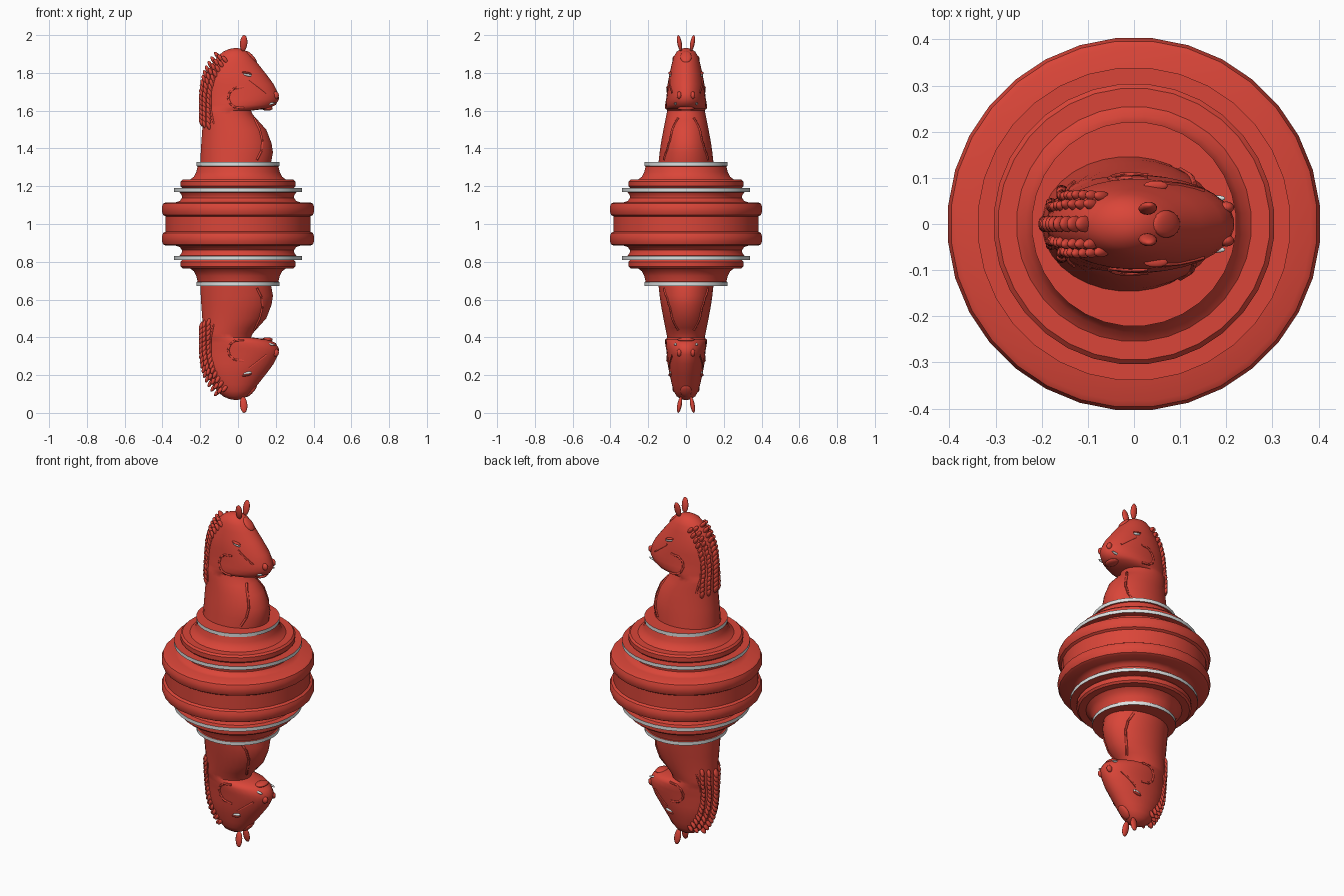
import bpy, bmesh, math
from mathutils import Matrix, Vector

cube = bpy.data.objects.get("Cube")
if cube:
    bpy.data.objects.remove(cube)

MID = 1.0    # height of the mirror plane between the two halves
SIDES = 32


def material(name, rgb):
    m = bpy.data.materials.new(name)
    m.use_nodes = True
    m.diffuse_color = (*rgb, 1)
    bsdf = next(n for n in m.node_tree.nodes if n.type == 'BSDF_PRINCIPLED')
    bsdf.inputs["Base Color"].default_value = (*rgb, 1)
    return m


RED = material("red", (0.7, 0.06, 0.04))
GREY = material("light grey", (0.72, 0.75, 0.75))


def finish(name, bm, mats, angle=35, both_sides=False):
    """Turn a bmesh into a smooth object, repeated upside down below the middle."""
    bmesh.ops.recalc_face_normals(bm, faces=bm.faces)
    bmesh.ops.translate(bm, verts=bm.verts, vec=(0, 0, -MID))
    mesh = bpy.data.meshes.new(name)
    bm.to_mesh(mesh)
    bm.free()
    for m in mats:
        mesh.materials.append(m)
    mesh.shade_smooth()
    mesh.set_sharp_from_angle(angle=math.radians(angle))
    obj = bpy.data.objects.new(name, mesh)
    obj.location.z = MID
    bpy.context.collection.objects.link(obj)
    mirror = obj.modifiers.new("Mirror", 'MIRROR')
    mirror.use_axis = (False, both_sides, True)
    mirror.use_mirror_merge = not both_sides
    return obj


def loft(sections, grey_strips=(), cap_bottom=False):
    """Skin elliptical sections (back x, front x, half width, z)."""
    bm = bmesh.new()
    rings = []
    for back, front, half, z in sections:
        ring = []
        for i in range(SIDES):
            a = math.tau * (i + 0.5) / SIDES
            x = (back + front) / 2 + (front - back) / 2 * math.cos(a)
            ring.append(bm.verts.new((x, half * math.sin(a), z)))
        rings.append(ring)
    for k, (low, high) in enumerate(zip(rings, rings[1:])):
        for i in range(SIDES):
            j = (i + 1) % SIDES
            f = bm.faces.new((low[i], low[j], high[j], high[i]))
            f.material_index = int(k in grey_strips)
    bm.faces.new(rings[-1])
    if cap_bottom:
        bm.faces.new(rings[0][::-1])
    return bm


def ball(bm, centre, radii, tilt=0, roll=0):
    """Ellipsoid leaning by tilt along x and by roll along y."""
    m = (Matrix.Translation(centre) @ Matrix.Rotation(roll, 4, 'X')
         @ Matrix.Rotation(tilt, 4, 'Y') @ Matrix.Diagonal((*radii, 1)))
    bmesh.ops.create_uvsphere(bm, u_segments=14, v_segments=9, radius=1, matrix=m)


# Turned base: half profile of radius and height
profile = [(.385, 1), (.385, 1.04), (.398, 1.048), (.405, 1.065), (.405, 1.09),
           (.398, 1.108), (.385, 1.115), (.33, 1.115), (.31, 1.122), (.298, 1.138),
           (.298, 1.15), (.31, 1.168), (.34, 1.17), (.34, 1.19), (.295, 1.19),
           (.305, 1.2), (.305, 1.225), (.295, 1.235), (.255, 1.235), (.235, 1.25),
           (.222, 1.275), (.215, 1.305), (.222, 1.307), (.222, 1.327)]
rims = [k for k, (a, b) in enumerate(zip(profile, profile[1:]))
        if a[0] == b[0] and a[0] in (.34, .222)]
base = loft([(-r, r, r, z) for r, z in profile], rims)
finish("turned_base", base, [RED, GREY])

# Horse head and neck: back x, front x, half width, z
bust = [(-.2, .175, .147, 1.32), (-.198, .186, .14, 1.38), (-.195, .178, .133, 1.43),
        (-.19, .15, .12, 1.5), (-.19, .105, .11, 1.55), (-.19, .078, .104, 1.58),
        (-.19, .07, .1, 1.6), (-.19, .165, .106, 1.612), (-.19, .2, .107, 1.63),
        (-.19, .218, .105, 1.66), (-.188, .215, .1, 1.69), (-.182, .19, .098, 1.74),
        (-.165, .145, .087, 1.8), (-.135, .105, .075, 1.85), (-.11, .078, .065, 1.885),
        (-.08, .05, .05, 1.912), (-.045, .02, .027, 1.927), (-.02, .0, .01, 1.931)]
finish("horse_bust", loft(bust, cap_bottom=True), [RED], 50)


def section(z):
    for a, b in zip(bust, bust[1:]):
        if a[3] <= z <= b[3]:
            t = (z - a[3]) / (b[3] - a[3])
            return [p + (q - p) * t for p, q in zip(a, b)]
    return bust[-1]


def side(x, z):
    """Point on the left flank of the bust."""
    back, front, half, z = section(z)
    u = (2 * x - back - front) / (front - back)
    return Vector((x, half * math.sqrt(max(0, 1 - u * u)), z))


# Mane: overlapping locks, one row down the spine and rows down each flank
spine = bmesh.new()
locks = bmesh.new()
for i in range(15):
    z = 1.54 + 0.025 * i
    back = section(z)[0]
    tilt = -0.35 - max(0, z - 1.78) * 3
    ball(spine, (back - .004, 0, z), (.011, .018, .027), tilt)
    for inset, drop in ((.012, .012), (.035, .02)):
        p = side(back + inset, z - drop)
        ball(locks, p, (.011, .012, .025), tilt, -.15)
finish("mane_spine", spine, [RED], 60)
finish("mane_locks", locks, [RED], 60, True)

# Ears, forelock, nostrils and lips
bm = bmesh.new()
ball(bm, (.03, .034, 1.957), (.02, .012, .044), .08, -.18)
finish("ears", bm, [RED], 60, True)
bm = bmesh.new()
ball(bm, (.07, 0, 1.885), (.012, .03, .042), -.75)
finish("forelock", bm, [RED], 60)
bm = bmesh.new()
ball(bm, (.2, .036, 1.682), (.017, .013, .02), -.3)
finish("nostrils", bm, [RED], 60, True)
bm = bmesh.new()
ball(bm, (.155, 0, 1.612), (.03, .045, .012))
finish("lower_lip", bm, [RED], 60)

# Eyes with lids above, and the mouth corners
eyes, lids, mouth = bmesh.new(), bmesh.new(), bmesh.new()
eye = side(.05, 1.79)
ball(eyes, eye, (.024, .008, .008), .2)
ball(lids, eye + Vector((-.003, 0, .009)), (.027, .011, .006), .2)
ball(mouth, side(.175, 1.637), (.024, .007, .006), -.2)
finish("eyes", eyes, [GREY], 60, True)
finish("eyelids", lids, [RED], 60, True)
finish("mouth_corners", mouth, [GREY], 60, True)


def ridge(name, points, radius=.006):
    """Raised cord following the flank of the bust."""
    curve = bpy.data.curves.new(name, 'CURVE')
    curve.dimensions = '3D'
    curve.bevel_depth = radius
    curve.bevel_resolution = 1
    curve.use_fill_caps = True
    path = []
    for a, b in zip(points, points[1:]):
        for k in range(5):
            path.append(side(*Vector(a).lerp(Vector(b), k / 5)))
    path.append(side(*points[-1]))
    spline = curve.splines.new('POLY')
    spline.points.add(len(path) - 1)
    for point, co in zip(spline.points, path):
        point.co = (*co, 1)
    temp = bpy.data.objects.new(name, curve)
    mesh = bpy.data.meshes.new_from_object(temp)
    bm = bmesh.new()
    bm.from_mesh(mesh)
    bpy.data.objects.remove(temp)
    bpy.data.meshes.remove(mesh)
    for f in bm.faces:
        f.material_index = 0
    finish(name, bm, [RED], 60, True)


ridge("jaw_ridge", [(.03, 1.725), (-.02, 1.718), (-.045, 1.695), (-.052, 1.665),
                    (-.04, 1.635), (-.015, 1.617), (.03, 1.613)])
ridge("cheek_ridge", [(.06, 1.765), (.15, 1.695)], .005)
ridge("chest_ridge", [(.085, 1.56), (.115, 1.5), (.13, 1.44), (.125, 1.39), (.1, 1.34)])
ridge("mane_edge", [(-.13, 1.53), (-.145, 1.61), (-.145, 1.7), (-.12, 1.79)], .005)
